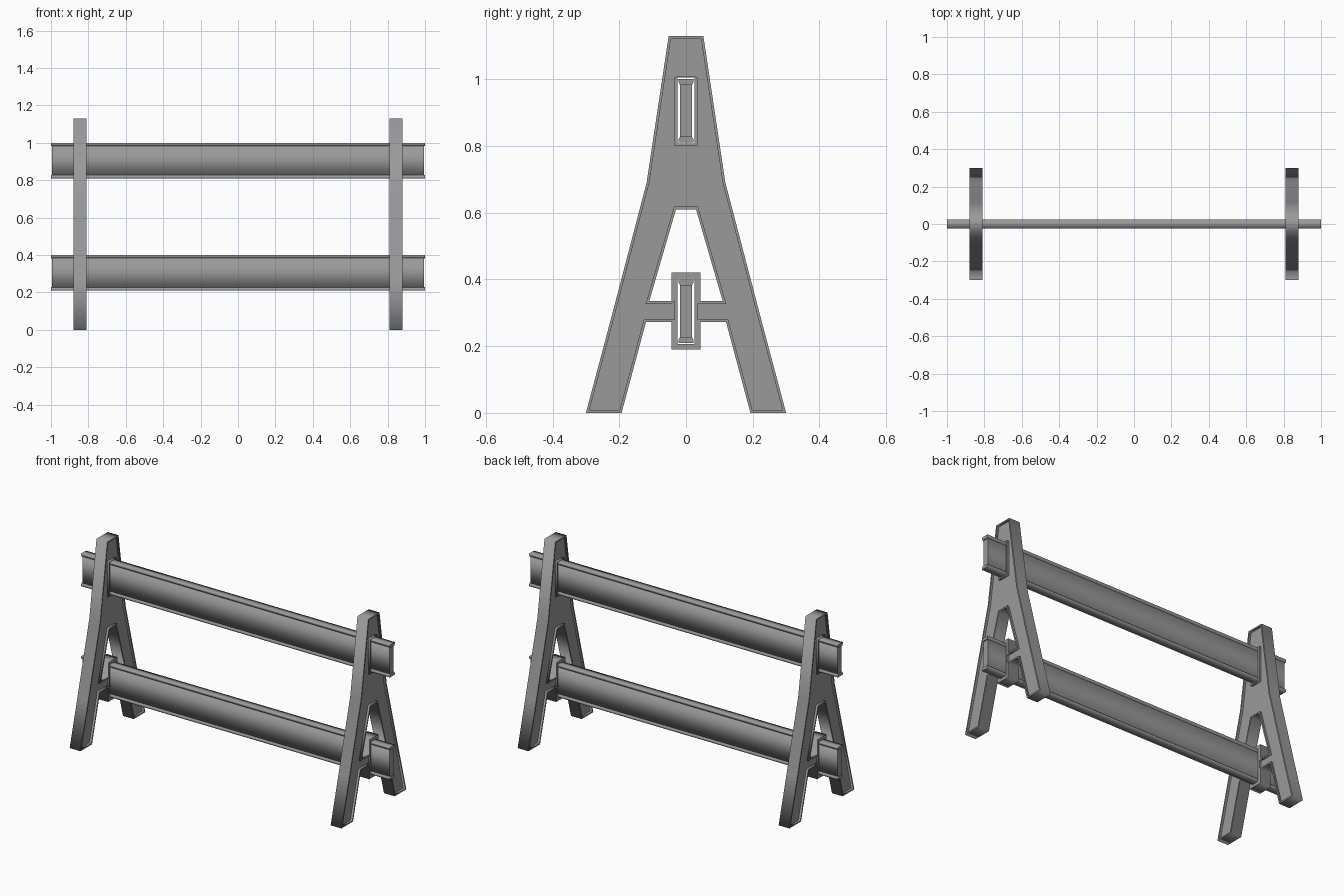
import bpy
from mathutils import Vector
from math import pi

cube = bpy.data.objects.get("Cube")
if cube:
    bpy.data.objects.remove(cube, do_unlink=True)

grey = bpy.data.materials.new("Weathered grey")
grey.use_nodes = True
grey.diffuse_color = (0.32, 0.32, 0.32, 1)
grey.node_tree.nodes["Principled BSDF"].inputs["Base Color"].default_value = grey.diffuse_color

FRAME_X = 0.845      # centre of each end frame
HALF = 0.035         # half thickness of a frame
RIM = 0.008          # width of the raised border
RECESS = 0.012       # depth of the panel below the border


def mirrored(half):
    """Close a right-hand half profile with its mirror image (anticlockwise)."""
    return half + [(-y, z) for y, z in reversed(half)]


def offset(loop, dist):
    """Move an anticlockwise loop inwards by dist."""
    pts = [Vector(p) for p in loop]
    result = []
    for i, p in enumerate(pts):
        d1 = (p - pts[i - 1]).normalized()
        d2 = (pts[(i + 1) % len(pts)] - p).normalized()
        n1, n2 = Vector((-d1.y, d1.x)), Vector((-d2.y, d2.x))
        result.append(p + (n1 + n2) * dist / (1 + n1.dot(n2)))
    return result


def slab(name, loops, half, x):
    """Filled profile with holes, standing in the y-z plane at x."""
    curve = bpy.data.curves.new(name, "CURVE")
    curve.dimensions = "2D"
    curve.fill_mode = "BOTH"
    curve.extrude = half
    for loop in loops:
        line = curve.splines.new("POLY")
        line.points.add(len(loop) - 1)
        for point, (y, z) in zip(line.points, loop):
            point.co = (y, z, 0, 1)
        line.use_cyclic_u = True
    curve.materials.append(grey)
    obj = bpy.data.objects.new(name, curve)
    bpy.context.collection.objects.link(obj)
    obj.rotation_euler = (pi / 2, 0, pi / 2)
    obj.location.x = x
    bpy.ops.object.select_all(action="DESELECT")
    obj.select_set(True)
    bpy.context.view_layer.objects.active = obj
    bpy.ops.object.convert(target="MESH")
    return obj


def box(y, low, high):
    return mirrored([(y, low), (y, high)])


# Silhouette of the A-frame, and the opening above its crossbar
outline = mirrored([(0.043, 0.19), (0.043, 0.272), (0.12, 0.272), (0.193, 0),
                    (0.3, 0), (0.228, 0.27), (0.118, 0.69), (0.052, 1.13)])
opening = mirrored([(0.043, 0.42), (0.043, 0.335), (0.11, 0.335), (0.03, 0.61)])
# This half runs around the collar, so its closed loop must turn the same way
opening = mirrored([(0.043, 0.335), (0.11, 0.335), (0.03, 0.61)])
notch = [(-0.043, 0.335), (-0.043, 0.42), (0.043, 0.42)]
opening = opening + notch

planks = {"lower": 0.21, "upper": 0.81}
slots = {"lower": (box(0.035, 0.198, 0.412), box(0.025, 0.207, 0.403)),
         "upper": (box(0.035, 0.80, 1.005), box(0.025, 0.807, 1.003))}

# End frames: recessed panel, raised borders and slot collars
for side, x in (("left", FRAME_X), ("right", -FRAME_X)):
    panel = [offset(outline, RIM / 2), offset(opening, -RIM / 2)]
    panel += [offset(inner, -RIM / 2) for _, inner in slots.values()]
    slab(side + "_frame_panel", panel, HALF - RECESS, x)
    slab(side + "_frame_border", [outline, offset(outline, RIM)], HALF, x)
    slab(side + "_opening_border", [offset(opening, -RIM), opening], HALF, x)
    for level, pair in slots.items():
        slab(f"{side}_{level}_slot_collar", pair, HALF, x)

# Planks: web with a flared flange along the top and bottom edges
for level, z in planks.items():
    slab(level + "_plank_web", [box(0.018, z + 0.01, z + 0.18)], 0.994, 0)
    lower = mirrored([(0.023, z), (0.023, z + 0.008), (0.0175, z + 0.018)])
    upper = [(y, 2 * z + 0.19 - h) for y, h in reversed(lower)]
    slab(level + "_plank_bottom_flange", [lower], 1, 0)
    slab(level + "_plank_top_flange", [upper], 1, 0)
